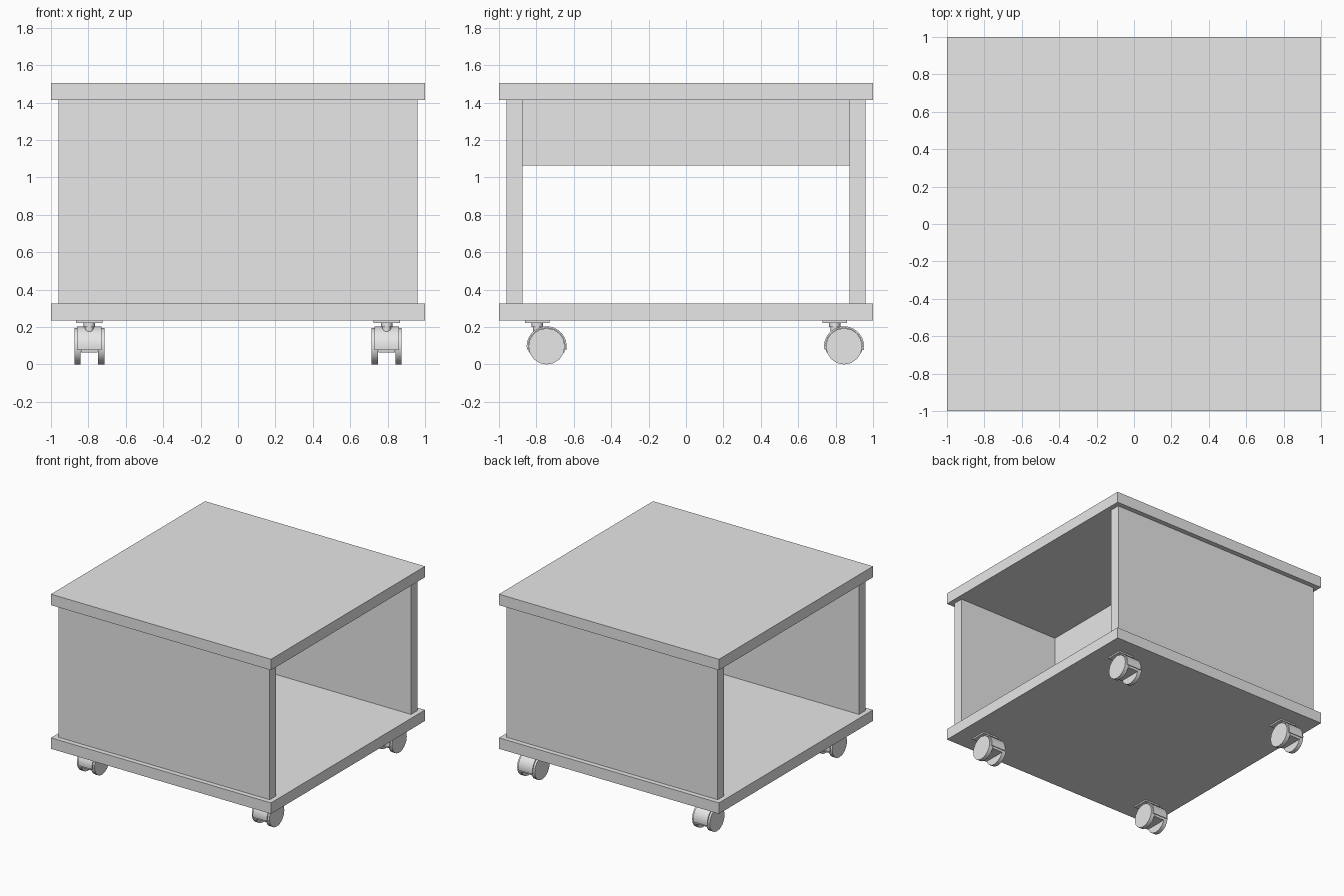
import bpy, bmesh, math
from mathutils import Matrix

cube = bpy.data.objects.get("Cube")
if cube:
    bpy.data.objects.remove(cube, do_unlink=True)

grey = bpy.data.materials.new("plain grey")
grey.use_nodes = True
grey.diffuse_color = (0.8, 0.8, 0.8, 1)
grey.node_tree.nodes["Principled BSDF"].inputs["Base Color"].default_value = (0.8, 0.8, 0.8, 1)


def finish(name, bm, smooth=False):
    bmesh.ops.recalc_face_normals(bm, faces=bm.faces)
    mesh = bpy.data.meshes.new(name)
    bm.to_mesh(mesh)
    bm.free()
    mesh.materials.append(grey)
    ob = bpy.data.objects.new(name, mesh)
    bpy.context.scene.collection.objects.link(ob)
    if smooth:
        bpy.ops.object.select_all(action='DESELECT')
        ob.select_set(True)
        bpy.context.view_layer.objects.active = ob
        bpy.ops.object.shade_smooth_by_angle(angle=math.radians(30))
    return ob


def box(name, center, size):
    bm = bmesh.new()
    bmesh.ops.create_cube(bm, size=1, matrix=Matrix.Translation(center) @ Matrix.Diagonal((*size, 1)))
    return finish(name, bm)


def cylinder(name, center, radius, depth, sides, along_x=False):
    bm = bmesh.new()
    turn = Matrix.Rotation(math.pi / 2, 4, 'Y') if along_x else Matrix()
    bmesh.ops.create_cone(bm, cap_ends=True, segments=sides, radius1=radius, radius2=radius,
                          depth=depth, matrix=Matrix.Translation(center) @ turn)
    return finish(name, bm, True)


def extrude_x(name, profile, x, width):
    """Extrude a closed (y, z) profile symmetrically about x."""
    bm = bmesh.new()
    face = bm.faces.new([bm.verts.new((x - width / 2, y, z)) for y, z in profile])
    new = bmesh.ops.extrude_face_region(bm, geom=[face])["geom"]
    bmesh.ops.translate(bm, vec=(width, 0, 0),
                        verts=[v for v in new if isinstance(v, bmesh.types.BMVert)])
    return finish(name, bm, True)


def arc(y, z, radius, start, end, steps=16):
    angles = [math.radians(start + (end - start) * i / steps) for i in range(steps + 1)]
    return [(y + radius * math.cos(a), z + radius * math.sin(a)) for a in angles]


# Boards: top, base, two outer panels and the central rail
box("top_board", (0, 0, 1.46), (2, 2, 0.09))
box("base_board", (0, 0, 0.28), (2, 2, 0.09))
for label, s in (("front", -1), ("back", 1)):
    box(label + "_panel", (0, s * 0.9175, 0.87), (1.92, 0.085, 1.09))
box("center_rail", (0, 0, 1.24), (0.085, 1.75, 0.35))

# Four twin-wheel casters, all trailing the same way
for end, sy in (("front", -1), ("back", 1)):
    for side, sx in (("right", -1), ("left", 1)):
        name = f"{end}_{side}_caster"
        x, y = sx * 0.795, sy * 0.795
        wy, wz = y + 0.05, 0.097
        box(name + "_plate", (x, y, 0.229), (0.14, 0.13, 0.012))
        cylinder(name + "_collar", (x, y, 0.212), 0.03, 0.024, 16)
        cylinder(name + "_stem", (x, y, 0.185), 0.022, 0.07, 16)
        # Hood shell over the wheels and solid web between them
        extrude_x(name + "_hood",
                  arc(wy, wz, 0.107, -10, 190) + arc(wy, wz, 0.098, 190, -10), x, 0.13)
        extrude_x(name + "_web", arc(wy, wz, 0.1, -20, 200), x, 0.09)
        cylinder(name + "_axle", (x, wy, wz), 0.02, 0.14, 12, True)
        for w in (-1, 1):
            cylinder(f"{name}_wheel_{'right' if w < 0 else 'left'}",
                     (x + w * 0.0635, wy, wz), 0.097, 0.033, 16, True)
